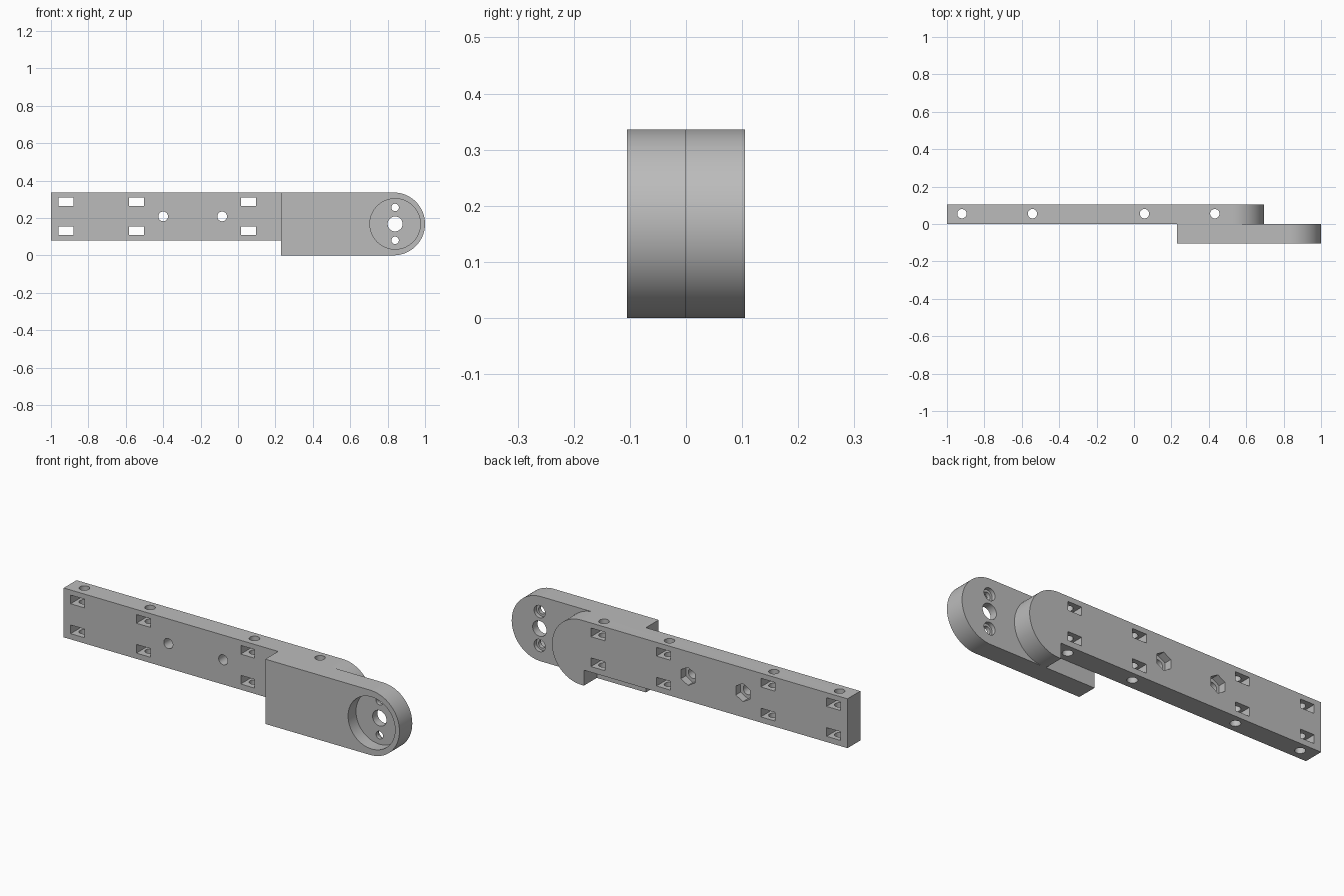
import bpy, bmesh
from math import sin, cos, pi, radians
from mathutils import Vector

if "Cube" in bpy.data.objects:
    bpy.data.objects.remove(bpy.data.objects["Cube"], do_unlink=True)

grey = bpy.data.materials.new("plain_grey")
grey.use_nodes = True
grey.diffuse_color = (0.5, 0.5, 0.5, 1)
grey.node_tree.nodes["Principled BSDF"].inputs["Base Color"].default_value = (0.5, 0.5, 0.5, 1)

TOP = 0.336        # overall height
R = TOP / 2        # radius of the rounded ends
T = 0.105          # thickness of each bar


def prism(name, profile, start, end, axis="Y"):
    """Extrude a closed profile along Y (points are x, z) or Z (points are x, y)."""
    bm = bmesh.new()
    place = (lambda u, v, w: (u, w, v)) if axis == "Y" else (lambda u, v, w: (u, v, w))
    face = bm.faces.new([bm.verts.new(place(u, v, start)) for u, v in profile])
    moved = bmesh.ops.extrude_face_region(bm, geom=[face])
    verts = [g for g in moved["geom"] if isinstance(g, bmesh.types.BMVert)]
    bmesh.ops.translate(bm, verts=verts, vec=Vector(place(0, 0, end - start)))
    bmesh.ops.recalc_face_normals(bm, faces=bm.faces)
    mesh = bpy.data.meshes.new(name)
    bm.to_mesh(mesh)
    bm.free()
    mesh.materials.append(grey)
    obj = bpy.data.objects.new(name, mesh)
    bpy.context.collection.objects.link(obj)
    return obj


def ring(cx, cy, r, n=32):
    """Regular polygon with one corner pointing up."""
    return [(cx + r * sin(2 * pi * i / n), cy + r * cos(2 * pi * i / n)) for i in range(n)]


def box(cx, cz, w, h):
    return [(cx - w / 2, cz - h / 2), (cx + w / 2, cz - h / 2),
            (cx + w / 2, cz + h / 2), (cx - w / 2, cz + h / 2)]


def round_end(tip, n=40):
    """Half circle from the bottom edge round to the top edge."""
    angles = [-pi / 2 + pi * i / n for i in range(n + 1)]
    return [(tip - R + R * cos(a), R + R * sin(a)) for a in angles]


def cut(body, profile, start, end, axis="Y"):
    cutter = prism("cutter", profile, start, end, axis)
    cutter.hide_render = True
    mod = body.modifiers.new("cut", "BOOLEAN")
    mod.operation = "DIFFERENCE"
    mod.solver = "EXACT"
    mod.object = cutter
    select(body)
    bpy.ops.object.modifier_apply(modifier=mod.name)
    bpy.data.objects.remove(cutter, do_unlink=True)


def select(obj):
    bpy.ops.object.select_all(action="DESELECT")
    obj.select_set(True)
    bpy.context.view_layer.objects.active = obj


# Long rear bar: narrow body that steps down to a full-height rounded end
rear_bar = prism("rear_bar", [(-1, 0.08), (0.512, 0.08), (0.512, 0)]
                 + round_end(0.695) + [(-1, TOP)], 0, T)

# Nut slots in pairs, each crossed by a vertical screw hole
for x in (-0.92, -0.543, 0.056, 0.432):
    for z in (0.132, 0.287):
        cut(rear_bar, box(x, z, 0.08, 0.045), -0.1, 0.2)
    cut(rear_bar, ring(x, 0.055, 0.025), -0.1, 0.5, "Z")

# Bolt holes with hexagonal nut pockets at the back
for x in (-0.4, -0.085):
    cut(rear_bar, ring(x, 0.208, 0.026), -0.1, 0.2)
    cut(rear_bar, ring(x, 0.208, 0.047, 6), 0.065, 0.2)

# Short front bar with a round recess, a shaft hole and two screw holes
front_bar = prism("front_bar", [(0.23, 0)] + round_end(1.0) + [(0.23, TOP)], -T, 0)
HUB = 0.84
cut(front_bar, ring(HUB, R, 0.135, 64), -0.2, -0.04)
cut(front_bar, ring(HUB, R, 0.04), -0.2, 0.1)
for z in (R - 0.088, R + 0.088):
    cut(front_bar, ring(HUB, z, 0.02), -0.2, 0.1)
    cut(front_bar, ring(HUB, z, 0.032), -0.02, 0.1)

for part in (rear_bar, front_bar):
    select(part)
    bpy.ops.object.shade_smooth_by_angle(angle=radians(30))
